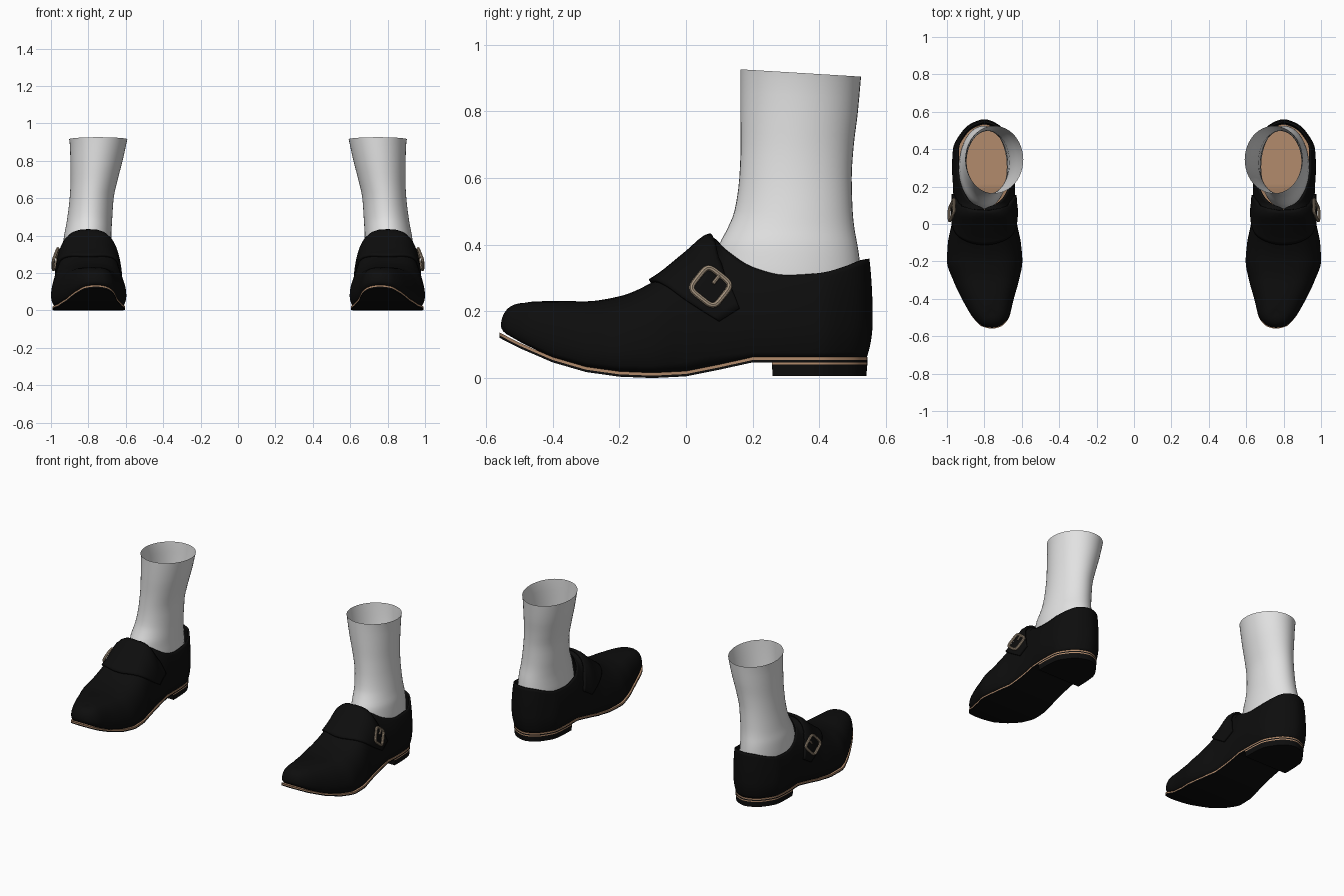
import bpy, bmesh, math
from mathutils import Vector
from mathutils.bvhtree import BVHTree

if "Cube" in bpy.data.objects:
    bpy.data.objects.remove(bpy.data.objects["Cube"])


def material(name, rgb):
    m = bpy.data.materials.new(name)
    m.diffuse_color = (*rgb, 1)
    m.use_nodes = True
    m.node_tree.nodes["Principled BSDF"].inputs["Base Color"].default_value = m.diffuse_color
    return m


BLACK = material("black leather", (0.004, 0.004, 0.004))
WHITE = material("white sock", (0.76, 0.76, 0.76))
TAN = material("tan welt", (0.45, 0.26, 0.15))
METAL = material("dull brass", (0.36, 0.28, 0.20))


def smooth(rows, steps, cyclic=True):
    """Overshoot-free curve through rows of numbers."""
    n, out = len(rows), []

    def tangent(i, k):
        a = rows[i % n][k] - rows[i - 1][k]
        b = rows[(i + 1) % n][k] - rows[i % n][k]
        return 0 if a * b <= 0 else 2 * a * b / (a + b)

    for i in range(n if cyclic else n - 1):
        for s in range(steps):
            t = s / steps
            row = []
            for k in range(len(rows[0])):
                p, q = rows[i][k], rows[(i + 1) % n][k]
                row.append((2*t**3 - 3*t**2 + 1) * p + (3*t**2 - 2*t**3) * q
                           + (t**3 - 2*t**2 + t) * tangent(i, k)
                           + (t**3 - t**2) * tangent(i + 1, k))
            out.append(row)
    return out if cyclic else out + [list(rows[-1])]


def lookup(table, x):
    for (a, p), (b, q) in zip(table, table[1:]):
        if x <= b:
            return p + (q - p) * max(0, (x - a) / (b - a))
    return table[-1][1]


def surface(name, rows, mat, around=True, closed=False, caps=None, thick=0, offset=-1):
    """Skin a grid of points; caps = 0 pairs a whole outline, 1 pairs an open arc."""
    bm = bmesh.new()
    v = [[bm.verts.new(p) for p in r] for r in rows]
    m, n = len(v), len(v[0])
    for i in range(m if closed else m - 1):
        for j in range(n if around else n - 1):
            a, b, k = v[i], v[(i + 1) % m], (j + 1) % n
            bm.faces.new((a[j], a[k], b[k], b[j]))
    if caps is not None:
        for r in (v[0], v[-1]):
            for j in range(n // 2):
                ids = [j, j + 1, (n - caps - j - 1) % n, (n - caps - j) % n]
                ids = list(dict.fromkeys(ids))
                if len(ids) > 2:
                    bm.faces.new([r[q] for q in ids])
    bmesh.ops.remove_doubles(bm, verts=bm.verts, dist=1e-4)
    bmesh.ops.recalc_face_normals(bm, faces=bm.faces)
    me = bpy.data.meshes.new(name)
    bm.to_mesh(me)
    bm.free()
    me.materials.append(mat)
    ob = bpy.data.objects.new(name, me)
    bpy.context.collection.objects.link(ob)
    if thick:
        s = ob.modifiers.new("thickness", "SOLIDIFY")
        s.thickness, s.offset = thick, offset
    ob.modifiers.new("other foot", "MIRROR").use_mirror_merge = False
    return ob


# Shoe stations from toe to heel: y, outer x, inner x, then the ridge or
# collar above: y, outer x, inner x, z, and the angle the section turns
STATIONS = [
    (-.555, .76, .76, -.46, .76, .76, .226, 90),
    (-.545, .81, .715, -.46, .76, .76, .226, 90),
    (-.50, .86, .67, -.44, .765, .765, .230, 90),
    (-.40, .92, .643, -.38, .775, .775, .231, 90),
    (-.30, .967, .615, -.30, .785, .785, .230, 90),
    (-.20, 1.0, .597, -.20, .795, .795, .245, 90),
    (-.10, .995, .605, -.10, .80, .80, .288, 90),
    (0, .975, .625, 0, .80, .80, .365, 90),
    (.07, .968, .632, .075, .80, .80, .422, 90),
    (.14, .966, .635, .12, .88, .71, .385, 60),
    (.20, .968, .635, .20, .925, .665, .333, 40),
    (.30, .973, .635, .30, .945, .66, .309, 35),
    (.40, .968, .642, .40, .945, .665, .315, 35),
    (.48, .93, .68, .48, .915, .69, .336, 35),
    (.535, .875, .73, .53, .865, .735, .354, 35),
    (.56, .80, .80, .55, .80, .80, .358, 35)]
outer = [(xo, y, to, ty, tz, a) for y, xo, xi, ty, to, ti, tz, a in STATIONS]
inner = [(xi, y, ti, ty, tz, a) for y, xo, xi, ty, to, ti, tz, a in STATIONS]
LOOP = smooth(outer + inner[-2:0:-1], 5)

SOLE_Z = [(-.57, .126), (-.5, .09), (-.4, .047), (-.3, .018), (-.2, .004), (-.1, 0),
          (0, .005), (.1, .025), (.2, .047), (.28, .047), (.56, .047)]
SOLE_SIZE = [(-.56, 1.03), (-.4, .98), (-.2, .96), (.2, .93), (.5, .91)]


def scaled(x, y, f):
    cy = min(max(y, -.4), .38)
    return .79 + (x - .79) * f, cy + (y - cy) * f


# Upper: every rib rises from the sole edge to the ridge or the collar
START, LEVELS = math.radians(-20), 16
levels = []
for k in range(LEVELS + 1):
    ring = []
    for x, y, tx, ty, tz, ang in LOOP:
        top = math.radians(ang)
        th = START + (top - START) * k / LEVELS
        c = max(0, math.cos(top)) ** .6
        if th <= 0:
            px, py = scaled(x, y, 1 - .1 * (th / START) ** 2)
        else:
            f = (max(0, math.cos(th)) ** .6 - c) / (1 - c)
            px, py = tx + (x - tx) * f, ty + (y - ty) * f
        zb = lookup(SOLE_Z, y) + .014
        b = (math.sin(th) - math.sin(START)) / (math.sin(top) - math.sin(START))
        ring.append((px, py, zb + (tz - zb) * b))
    levels.append(ring)
upper = surface("shoe_upper", levels, BLACK, thick=.01)
tree = BVHTree.FromPolygons([v.co for v in upper.data.vertices],
                            [list(p.vertices) for p in upper.data.polygons])


def on_upper(p, lift):
    loc, nor, _, _ = tree.find_nearest(Vector(p))
    if nor.dot(loc - Vector((.8, loc.y, .15))) < 0:
        nor = -nor
    return loc + nor * lift, nor


# Sole layers: dark outsole under a thin tan welt
outline = [scaled(x, y, lookup(SOLE_SIZE, y)) for x, y, *_ in LOOP]


def sole_ring(h):
    return [(x, y, lookup(SOLE_Z, y) + h) for x, y in outline]


surface("outsole", [sole_ring(0), sole_ring(.007)], BLACK, caps=0)
surface("welt", [sole_ring(.007), sole_ring(.016)], TAN, caps=0)

# Heel: dark block with a tan layer on top
arc = [p for p in outline if p[1] > .245]


def heel_ring(z, f):
    return [(.8 + (x - .8) * f, .39 + (y - .39) * f, z) for x, y in arc]


surface("heel_block", [heel_ring(.006, .98), heel_ring(.04, 1)], BLACK, caps=1)
surface("heel_tan_layer", [heel_ring(.04, 1), heel_ring(.047, 1)], TAN, caps=1)

# Strap laid over the instep, wide at the ridge and narrow at the buckle
strap = []
for i in range(13):
    v = i / 12
    ry, rz = -.115 + .19 * v, .302 + .13 * v
    ey, ez = .10 + .06 * v, .17 + .04 * v
    row = []
    for j in range(33):
        a = math.pi / 2 * (-.95 + 1.95 * j / 32)
        w = 1 - math.cos(a)
        row.append(on_upper((.8 + .18 * math.sin(a), ry + (ey - ry) * w,
                             rz + (ez - rz) * w), .006)[0])
    strap.append(row)
surface("strap", strap, BLACK, around=False, thick=.014, offset=0)

# Buckle: rounded square ring lying on the strap, with a short prong
centre, normal = on_upper((1.0, .075, .28), .02)
side = normal.cross(Vector((0, .62, .78))).normalized()
along = side.cross(normal).normalized()


def tube(name, path, r, closed):
    rows, n = [], len(path)
    for i, p in enumerate(path):
        a = path[i - 1] if closed or i else p
        b = path[(i + 1) % n] if closed or i < n - 1 else p
        u = (b - a).cross(normal).normalized()
        rows.append([p + (u * math.cos(t * math.pi / 4)
                          + normal * math.sin(t * math.pi / 4)) * r for t in range(8)])
    return surface(name, rows, METAL, closed=closed, caps=None if closed else 0)


def rounded(t):
    return math.copysign(abs(t) ** .42, t) * .047


frame = []
for i in range(48):
    a = math.tau * i / 48
    frame.append(centre + side * rounded(math.cos(a)) + along * rounded(math.sin(a)))
tube("buckle_frame", frame, .0085, True)
tube("buckle_prong", [centre + along * .047, centre + along * .03 + normal * .004,
                      centre + along * .012], .006, False)

# Sock: open tube, rows are z, x range, y range
SOCK = [(.22, .68, .93, .09, .52), (.30, .672, .937, .08, .525), (.36, .675, .934, .09, .52),
        (.40, .676, .93, .10, .514), (.45, .675, .92, .125, .505), (.50, .672, .912, .145, .50),
        (.60, .665, .90, .16, .497), (.70, .643, .895, .164, .503),
        (.80, .617, .896, .163, .515), (.915, .592, .903, .163, .525)]
rings = []
for z, x0, x1, y0, y1 in smooth(SOCK, 3, cyclic=False):
    ring = []
    for j in range(48):
        a = math.tau * j / 48
        tilt = -.011 * math.sin(a) * max(0, (z - .6) / .315)
        ring.append(((x0 + x1) / 2 + (x1 - x0) / 2 * math.cos(a),
                     (y0 + y1) / 2 + (y1 - y0) / 2 * math.sin(a), z + tilt))
    rings.append(ring)
surface("sock", rings, WHITE)

# Smooth shading with crisp edges
for ob in bpy.context.collection.objects:
    ob.select_set(True)
    bpy.context.view_layer.objects.active = ob
bpy.ops.object.shade_smooth_by_angle(angle=math.radians(40))
